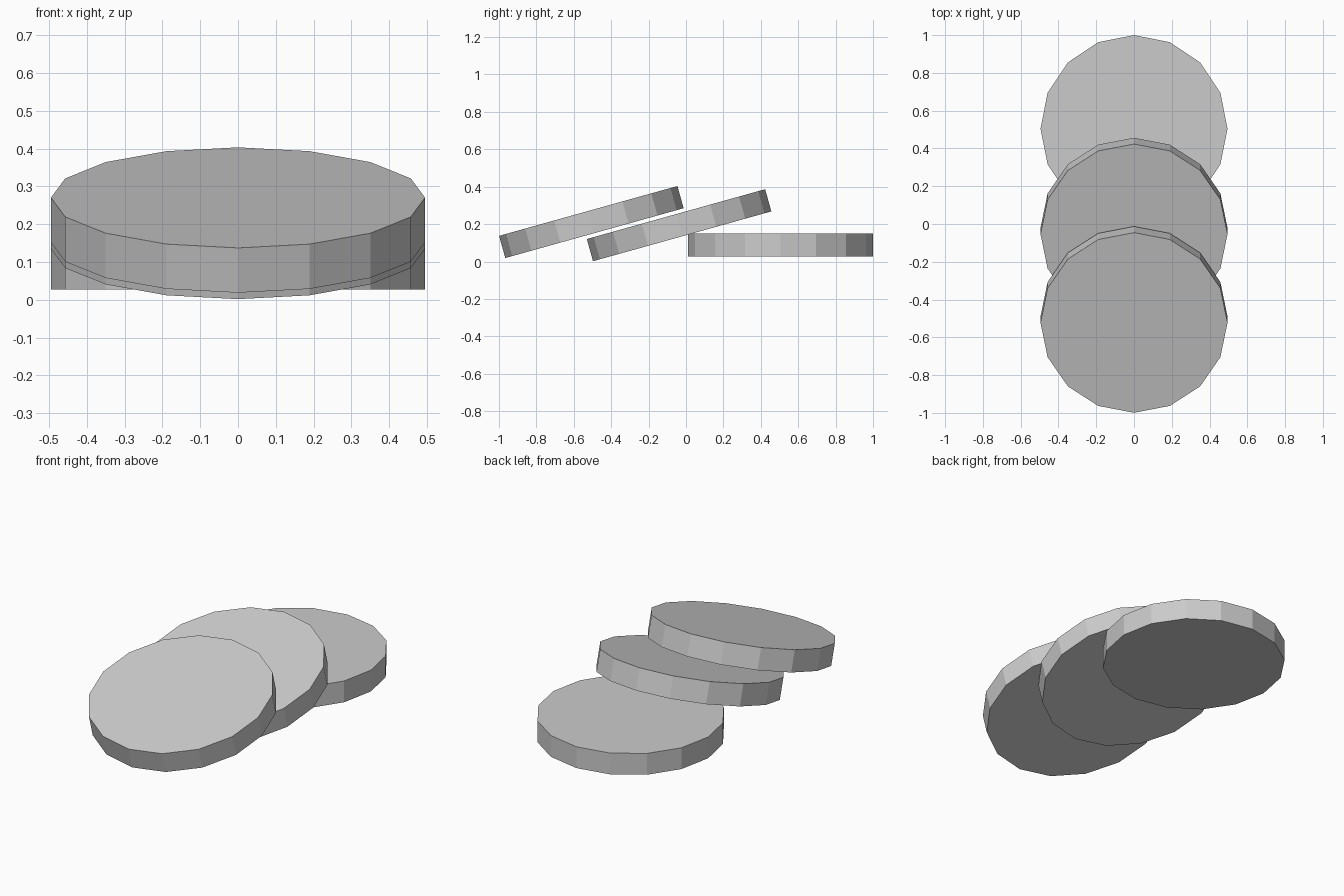
import bpy
import math

cube = bpy.data.objects.get("Cube")
if cube:
    bpy.data.objects.remove(cube, do_unlink=True)

RADIUS, THICKNESS = 0.495, 0.123
TILT = math.radians(15.6)

# One plain grey for every disc
grey = bpy.data.materials.new("light_grey")
grey.use_nodes = True
colour = (0.6, 0.6, 0.6, 1)
grey.diffuse_color = colour
grey.node_tree.nodes["Principled BSDF"].inputs["Base Color"].default_value = colour


def disc(name, y, z, tilt):
    """Sixteen-sided flat-shaded disc, tipped back about the x axis."""
    bpy.ops.mesh.primitive_cylinder_add(
        vertices=16, radius=RADIUS, depth=THICKNESS,
        location=(0, y, z), rotation=(tilt, 0, 0))
    obj = bpy.context.object
    obj.name = name
    obj.data.materials.append(grey)


# Flat disc at the back, two leaning discs overlapping towards the front
disc("back_disc", 0.505, 0.089, 0)
disc("middle_disc", -0.037, 0.194, TILT)
disc("front_disc", -0.506, 0.211, TILT)
